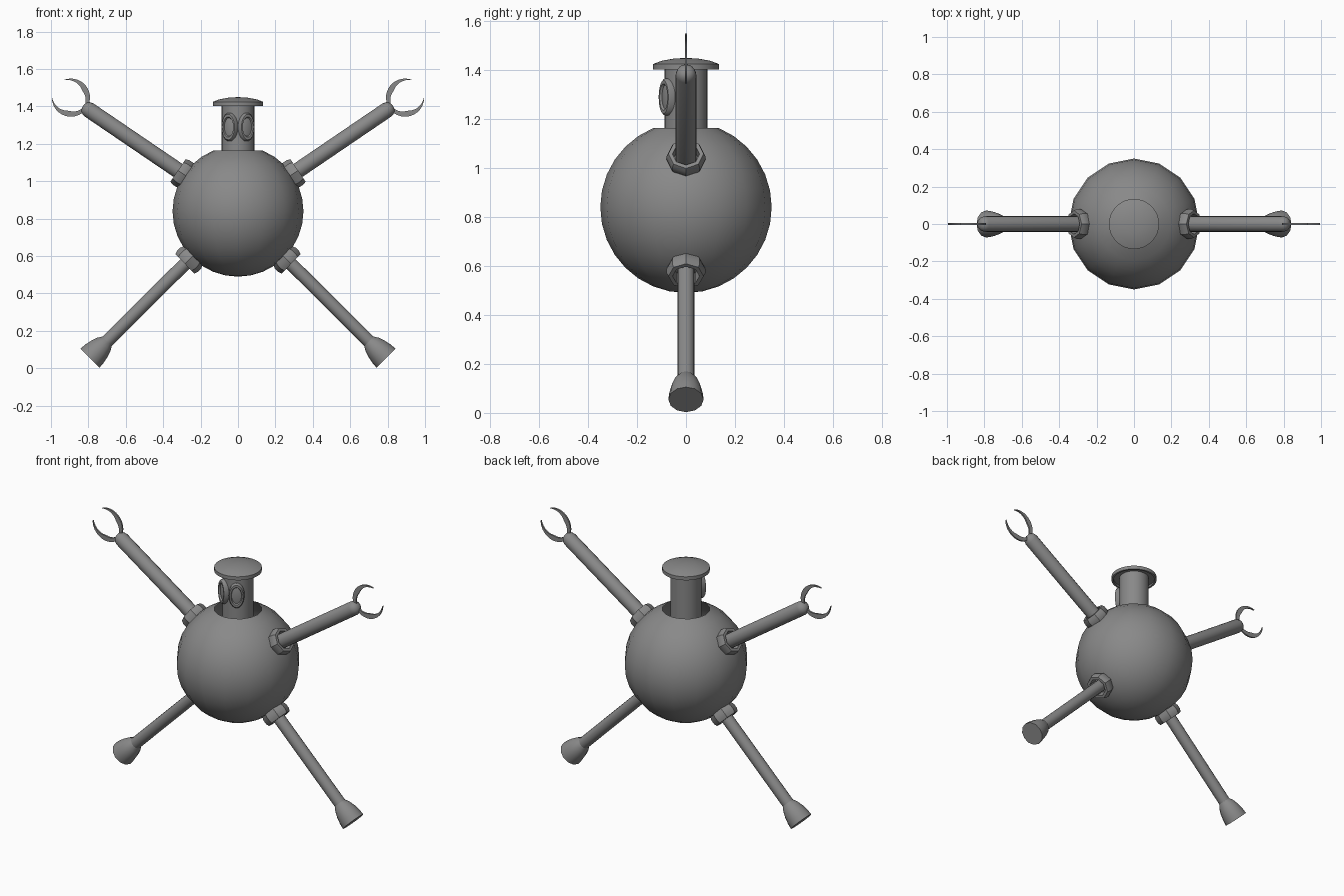
import bpy, bmesh, math
from mathutils import Matrix, Vector

if "Cube" in bpy.data.objects:
    bpy.data.objects.remove(bpy.data.objects["Cube"])

grey = bpy.data.materials.new("metal_grey")
grey.diffuse_color = (0.25, 0.25, 0.25, 1)
grey.use_nodes = True
grey.node_tree.nodes["Principled BSDF"].inputs["Base Color"].default_value = grey.diffuse_color
CENTRE = Vector((0, 0, 0.84))      # middle of the round body


def finish(name, bm, matrix=Matrix(), angle=40):
    bmesh.ops.recalc_face_normals(bm, faces=bm.faces)
    bm.transform(matrix)
    me = bpy.data.meshes.new(name)
    bm.to_mesh(me)
    bm.free()
    me.materials.append(grey)
    ob = bpy.data.objects.new(name, me)
    bpy.context.collection.objects.link(ob)
    bpy.ops.object.select_all(action='DESELECT')
    ob.select_set(True)
    bpy.context.view_layer.objects.active = ob
    bpy.ops.object.shade_smooth_by_angle(angle=math.radians(angle))
    return ob


def lathe(name, profile, sides, matrix=Matrix(), angle=40, closed=False):
    """Spin (radius, height) points about local z; radius 0 makes a pole."""
    bm = bmesh.new()
    rings = []
    for r, h in profile:
        if r == 0:
            rings.append([bm.verts.new((0, 0, h))] * sides)
        else:
            rings.append([bm.verts.new((r * math.cos(math.tau * i / sides),
                                        r * math.sin(math.tau * i / sides), h))
                          for i in range(sides)])
    pairs = list(zip(rings, rings[1:]))
    if closed:
        pairs.append((rings[-1], rings[0]))
    for a, b in pairs:
        for i in range(sides):
            j = (i + 1) % sides
            quad = list(dict.fromkeys((a[i], a[j], b[j], b[i])))
            if len(quad) > 2:
                bm.faces.new(quad)
    return finish(name, bm, matrix, angle)


def limb_matrix(side, degrees):
    """Local z points radially out of the body, in the x-z plane."""
    a = math.radians(degrees)
    d = Vector((side * math.cos(a), 0, math.sin(a)))
    y = Vector((0, 1, 0))
    x = y.cross(d)
    m = Matrix((x, y, d)).transposed().to_4x4()
    return Matrix.Translation(CENTRE) @ m


# round body, open at the top
R = 0.35
lathe("body", [(R * math.sin(math.radians(t)), R * math.cos(math.radians(t)))
               for t in [22.5 + 11.25 * i for i in range(14)]] + [(0, -R)],
      16, Matrix.Translation(CENTRE))

# neck and hat-like cap with a hollow underside
lathe("neck", [(0, 0.95), (0.088, 0.95), (0.088, 1.42), (0, 1.42)], 24)
lathe("cap", [(0, 1.415), (0.122, 1.415), (0.122, 1.403), (0.134, 1.403),
              (0.134, 1.425), (0.1, 1.438), (0.05, 1.447), (0, 1.45)], 32, angle=25)

# oval eyes with a raised rim
for side, label in ((-1, "left"), (1, "right")):
    a = math.radians(30 * side)
    d = Vector((math.sin(a), -math.cos(a), 0))
    up = Vector((0, 0, 1))
    m = Matrix((up.cross(d), up, d)).transposed().to_4x4()
    lathe(label + "_eye",
          [(1, 0.06), (1, 0.098), (0.9, 0.106), (0.72, 0.106), (0.64, 0.097),
           (0.5, 0.099), (0, 0.102)], 24,
          Matrix.Translation((0, 0, 1.29)) @ m @ Matrix.Diagonal((0.044, 0.076, 1, 1)))


def claw(name, matrix):
    """Flat open ring whose two prongs taper to points."""
    bm = bmesh.new()
    n = 28
    rows = []
    for i in range(n + 1):
        t = math.radians(34 + (326 - 34) * i / n)
        u = abs(2 * i / n - 1)              # 0 at the base, 1 at the tips
        w = 0.016 + 0.034 * u if u < 0.45 else 0.0313 * (1 - u) / 0.55 + 0.001
        row = []
        for r in (0.102, 0.102 - w):
            for y in (-0.005, 0.005):
                row.append(bm.verts.new((r * math.sin(t), y, 1.08 + r * math.cos(t))))
        rows.append([row[0], row[1], row[3], row[2]])
    for a, b in zip(rows, rows[1:]):
        for k in range(4):
            bm.faces.new((a[k], a[(k + 1) % 4], b[(k + 1) % 4], b[k]))
    bm.faces.new(rows[0])
    bm.faces.new(rows[-1])
    finish(name, bm, matrix)


COLLAR = [(0.055, 0.32), (0.07, 0.32), (0.079, 0.345), (0.079, 0.37),
          (0.072, 0.388), (0.055, 0.388)]

for side, label in ((-1, "left"), (1, "right")):
    # arm: collar, rod with rounded end, claw
    arm = limb_matrix(side, 34.2)
    lathe(label + "_arm_collar", COLLAR, 8, arm, 20, closed=True)
    lathe(label + "_arm", [(0, 0.3), (0.042, 0.3), (0.042, 0.965), (0.036, 0.985),
                           (0.022, 0.998), (0, 1.002)], 16, arm)
    claw(label + "_claw", arm)
    # leg: collar, rod, bell-shaped foot
    leg = limb_matrix(side, -44.8)
    lathe(label + "_leg_collar", [(r, h + 0.012) for r, h in COLLAR], 8, leg, 20, closed=True)
    lathe(label + "_leg", [(0, 0.3), (0.035, 0.3), (0.035, 1.0), (0, 1.0)], 16, leg)
    lathe(label + "_foot", [(0, 0.985), (0.034, 0.985), (0.05, 1.01), (0.062, 1.045),
                            (0.069, 1.08), (0.072, 1.115), (0, 1.115)], 12, leg)
